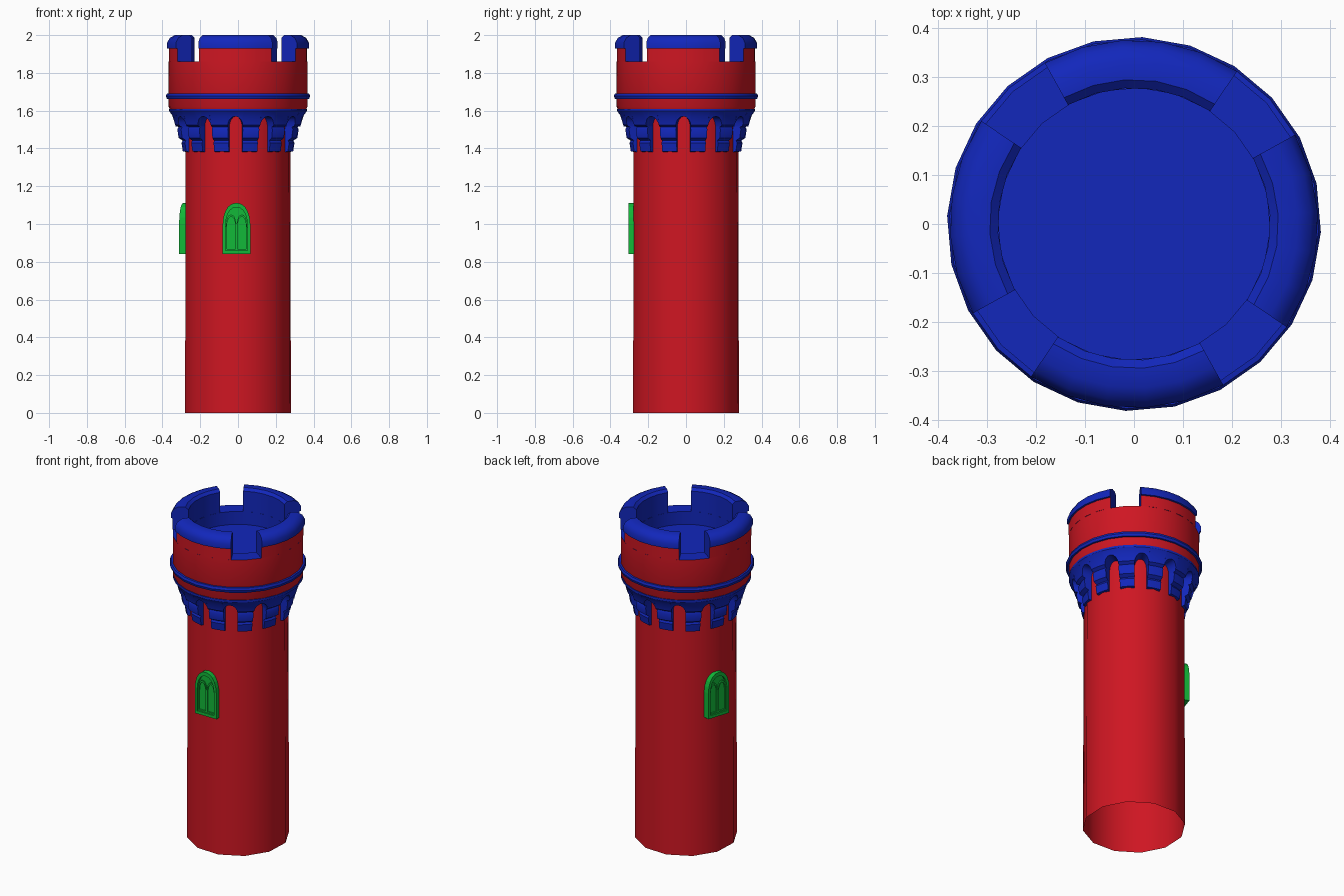
import bpy, bmesh
from math import sin, cos, pi, radians, sqrt
from mathutils import Matrix

if "Cube" in bpy.data.objects:
    bpy.data.objects.remove(bpy.data.objects["Cube"])


def material(name, rgb):
    m = bpy.data.materials.new(name)
    m.diffuse_color = (*rgb, 1)
    m.use_nodes = True
    m.node_tree.nodes["Principled BSDF"].inputs["Base Color"].default_value = m.diffuse_color
    return m


RED = material("red_wall", (0.62, 0.008, 0.016))
BLUE = material("blue_trim", (0.006, 0.02, 0.5))
GREEN = material("green_window", (0.006, 0.48, 0.04))
TURN = 12.5     # small twist shared by the shaft, corbels and battlements


def finish(name, bm, mats, smooth=35):
    bmesh.ops.remove_doubles(bm, verts=bm.verts, dist=1e-5)
    bmesh.ops.recalc_face_normals(bm, faces=bm.faces)
    me = bpy.data.meshes.new(name)
    bm.to_mesh(me)
    bm.free()
    ob = bpy.data.objects.new(name, me)
    bpy.context.collection.objects.link(ob)
    for m in mats:
        me.materials.append(m)
    if smooth:
        bpy.ops.object.select_all(action='DESELECT')
        ob.select_set(True)
        bpy.context.view_layer.objects.active = ob
        bpy.ops.object.shade_smooth_by_angle(angle=radians(smooth))
    return ob


def sweep(bm, rings, closed_profile=True, around=False, mat_of=lambda k: 0):
    """Skin (angle, [(r, z), ...]) cross-sections around the z axis."""
    loops = [[bm.verts.new((r * cos(radians(a)), r * sin(radians(a)), z))
              for r, z in prof] for a, prof in rings]
    n, p = len(loops), len(loops[0])
    for i in range(n if around else n - 1):
        A, B = loops[i], loops[(i + 1) % n]
        for k in range(p if closed_profile else p - 1):
            q = (k + 1) % p
            bm.faces.new((A[k], B[k], B[q], A[q])).material_index = mat_of(k)
    if closed_profile and not around:
        bm.faces.new(loops[0])
        bm.faces.new(loops[-1])


def lathe(name, prof, sides, mats, closed=False, mat_of=lambda k: 0):
    bm = bmesh.new()
    sweep(bm, [(TURN + 360 * i / sides, prof) for i in range(sides)],
          closed, True, mat_of)
    return finish(name, bm, mats)


# Shaft, open underneath
lathe("shaft", [(0.287, 0), (0.283, 1.61)], 12, [RED])

# Crown: blue floor, inner wall and notch sills, red outer wall
lathe("crown", [(0, 1.78), (0.278, 1.78), (0.278, 1.86), (0.367, 1.86),
                (0.367, 1.62), (0.355, 1.597), (0.27, 1.597)], 24,
      [BLUE, RED], mat_of=lambda k: int(k >= 3))

# Raised band round the crown
lathe("band", [(0.36, 1.66), (0.377, 1.662), (0.382, 1.677),
               (0.377, 1.691), (0.36, 1.693)], 24, [BLUE], closed=True)

# Four battlements with rounded caps
merlon = [(0.367, 1.86), (0.367, 1.928), (0.376, 1.93), (0.376, 1.96),
          (0.362, 1.985), (0.335, 2.0), (0.295, 2.0), (0.278, 1.985),
          (0.278, 1.86)]
bm = bmesh.new()
for q in range(4):
    start = 56 + 90 * q
    sweep(bm, [(start + 63 * i / 5, merlon) for i in range(6)],
          mat_of=lambda k: int(k == 0))
finish("battlements", bm, [BLUE, RED])

# Twelve stepped corbels
corbel = [(0.27, 1.38), (0.293, 1.385), (0.300, 1.43), (0.294, 1.442),
          (0.315, 1.455), (0.322, 1.50), (0.316, 1.513), (0.334, 1.525),
          (0.345, 1.57), (0.364, 1.597), (0.364, 1.61), (0.27, 1.61)]
bm = bmesh.new()
for i in range(12):
    mid = TURN + 30 * i
    sweep(bm, [(mid + d, corbel) for d in (-8, 0, 8)])
finish("corbels", bm, [BLUE])

# Round arches spanning between the corbels
bm = bmesh.new()
for i in range(12):
    mid = TURN + 15 + 30 * i
    rings = []
    for j in range(9):
        t = -cos(pi * j / 8)
        zb = 1.515 + 0.055 * sqrt(max(0, 1 - t * t))
        rings.append((mid + 7 * t, [(0.27, zb), (0.33 + (zb - 1.515) * 0.3, zb),
                                    (0.348, 1.575), (0.364, 1.597),
                                    (0.364, 1.61), (0.27, 1.61)]))
    sweep(bm, rings)
finish("corbel_arches", bm, [BLUE])


def lancet(w, z0, spring, top, cx=0.0, n=5):
    """Pointed-arch outline in the x-z plane, half width w."""
    right = [(w, z0)]
    for i in range(n):
        t = i / n
        right.append((w * (1 - t ** 1.9), spring + (top - spring) * sin(t * pi / 2) ** 1.0))
    pts = right + [(0, top)] + [(-x, z) for x, z in reversed(right)]
    return [(cx + x, z) for x, z in pts]


def slab(bm, pts, y0, y1):
    a = [bm.verts.new((x, y0, z)) for x, z in pts]
    b = [bm.verts.new((x, y1, z)) for x, z in pts]
    bm.faces.new(a)
    bm.faces.new(b)
    for i in range(len(pts)):
        j = (i + 1) % len(pts)
        bm.faces.new((a[i], a[j], b[j], b[i]))


def frame(bm, outer, inner, y0, y1):
    loops = [[bm.verts.new((x, y, z)) for x, z in pts]
             for pts, y in ((outer, y1), (outer, y0), (inner, y0), (inner, y1))]
    n = len(outer)
    for A, B in zip(loops, loops[1:] + loops[:1]):
        for i in range(n):
            j = (i + 1) % n
            bm.faces.new((A[i], A[j], B[j], B[i]))


def window(name, angle, shift=0.0):
    bm = bmesh.new()
    # outer frame, recessed pane and a pair of slim lights
    frame(bm, lancet(0.073, 0.842, 1.0, 1.112), lancet(0.057, 0.86, 1.0, 1.088),
          -0.304, -0.255)
    slab(bm, lancet(0.06, 0.857, 1.0, 1.092), -0.288, -0.255)
    for s in (-1, 1):
        frame(bm, lancet(0.0285, 0.86, 0.985, 1.05, s * 0.0285),
              lancet(0.0225, 0.868, 0.985, 1.038, s * 0.0285), -0.296, -0.286)
    bm.transform(Matrix.Rotation(radians(angle + 90), 4, 'Z')
                 @ Matrix.Translation((shift, 0, 0)))
    finish(name, bm, [GREEN], smooth=0)


window("front_window", -90, -0.008)
window("left_window", 162)
